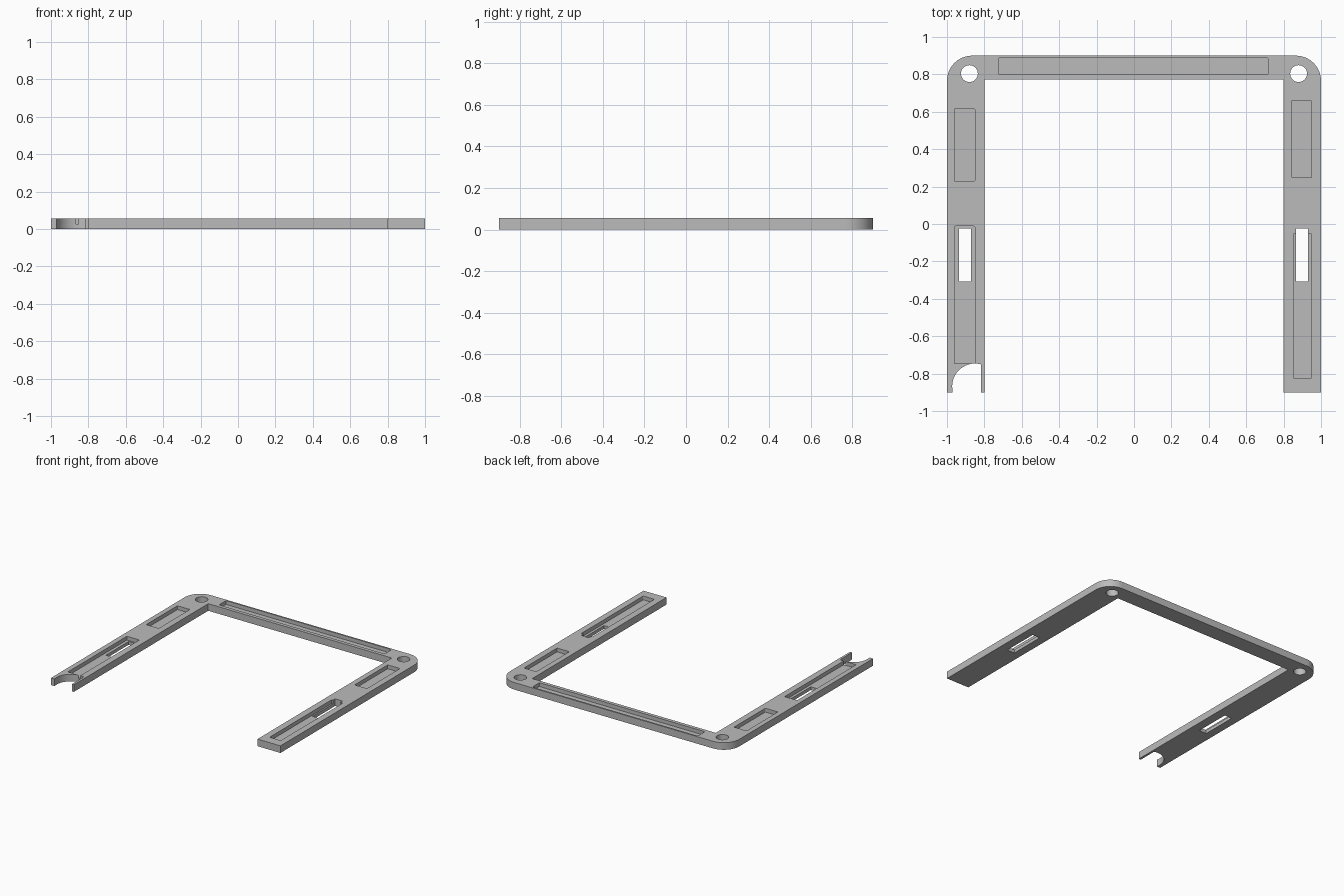
import bpy, bmesh
from math import cos, sin, pi, radians

cube = bpy.data.objects.get("Cube")
if cube:
    bpy.data.objects.remove(cube, do_unlink=True)

THICK = 0.056
FLOOR = 0.026

grey = bpy.data.materials.new("plain grey")
grey.use_nodes = True
grey.diffuse_color = (0.5, 0.5, 0.5, 1)
grey.node_tree.nodes["Principled BSDF"].inputs["Base Color"].default_value = (0.5, 0.5, 0.5, 1)


def arc(cx, cy, r, a0, a1, n):
    """Points along an arc, angles in degrees."""
    return [(cx + r * cos(radians(a0 + (a1 - a0) * i / n)),
             cy + r * sin(radians(a0 + (a1 - a0) * i / n))) for i in range(n + 1)]


def rounded_rect(x0, x1, y0, y1, r=0.006):
    return (arc(x1 - r, y1 - r, r, 0, 90, 4) + arc(x0 + r, y1 - r, r, 90, 180, 4)
            + arc(x0 + r, y0 + r, r, 180, 270, 4) + arc(x1 - r, y0 + r, r, 270, 360, 4))


def rect(x0, x1, y0, y1):
    return [(x0, y0), (x1, y0), (x1, y1), (x0, y1)]


def prisms(name, outlines, z0, z1):
    """One object made of upright prisms, one for each outline."""
    bm = bmesh.new()
    for pts in outlines:
        face = bm.faces.new([bm.verts.new((x, y, z0)) for x, y in pts])
        top = bmesh.ops.extrude_face_region(bm, geom=[face])["geom"]
        verts = [v for v in top if isinstance(v, bmesh.types.BMVert)]
        bmesh.ops.translate(bm, verts=verts, vec=(0, 0, z1 - z0))
    bmesh.ops.recalc_face_normals(bm, faces=bm.faces)
    mesh = bpy.data.meshes.new(name)
    bm.to_mesh(mesh)
    bm.free()
    mesh.materials.append(grey)
    obj = bpy.data.objects.new(name, mesh)
    bpy.context.collection.objects.link(obj)
    return obj


# U-shaped frame with two rounded back corners
R = 0.135
outline = ([(0.8, -0.9), (1, -0.9)] + arc(1 - R, 0.9 - R, R, 0, 90, 16)
           + arc(R - 1, 0.9 - R, R, 90, 180, 16)
           + [(-1, -0.9), (-0.8, -0.9), (-0.8, 0.772), (0.8, 0.772)])
frame = prisms("u_frame", [outline], 0, THICK)

# Shallow pockets in the top
pockets = prisms("pocket_cutter", [
    rounded_rect(-0.725, 0.717, 0.8, 0.887),
    rounded_rect(-0.96, -0.851, 0.228, 0.617),
    rounded_rect(0.843, 0.95, 0.248, 0.66),
    rounded_rect(-0.96, -0.851, -0.747, -0.012),
    rounded_rect(0.853, 0.95, -0.825, -0.052),
], FLOOR, THICK + 0.1)

# Corner holes, slots and the round notch go right through
notch = [(-0.818, -1), (-0.818, -0.757)] + arc(-0.85, -0.868, 0.122, 74, 190, 20) + [(-0.97, -1)]
through = prisms("through_cutter", [
    arc(-0.88, 0.804, 0.045, 0, 350, 35),
    arc(0.88, 0.804, 0.045, 0, 350, 35),
    rect(-0.936, -0.872, -0.308, -0.025),
    rect(0.865, 0.93, -0.308, -0.025),
    notch,
], -0.1, THICK + 0.2)

# Cut, bake the result and drop the cutters
for cutter in (pockets, through):
    cutter.hide_render = True
    mod = frame.modifiers.new(cutter.name, "BOOLEAN")
    mod.operation = "DIFFERENCE"
    mod.solver = "EXACT"
    mod.object = cutter
bpy.context.view_layer.update()
evaluated = frame.evaluated_get(bpy.context.evaluated_depsgraph_get())
baked = bpy.data.meshes.new_from_object(evaluated)
frame.modifiers.clear()
frame.data = baked
for cutter in (pockets, through):
    bpy.data.objects.remove(cutter, do_unlink=True)

# Smooth the round walls, keep the edges sharp
bpy.ops.object.select_all(action="DESELECT")
frame.select_set(True)
bpy.context.view_layer.objects.active = frame
bpy.ops.object.shade_smooth_by_angle(angle=radians(30))
